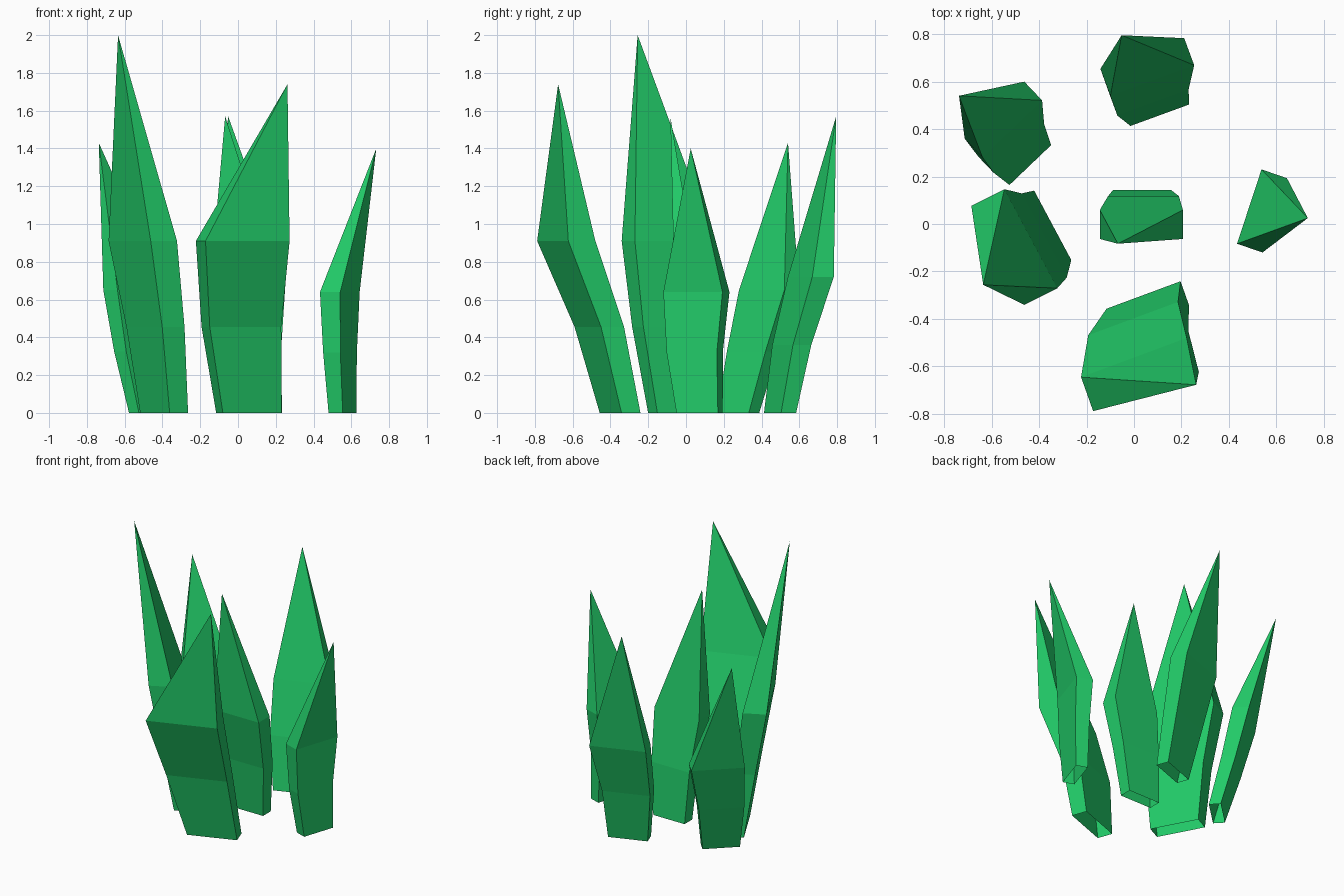
import bpy
import bmesh
from mathutils import Vector

cube = bpy.data.objects.get("Cube")
if cube:
    bpy.data.objects.remove(cube, do_unlink=True)

# Single crystal colour
green = bpy.data.materials.new("crystal_green")
green.use_nodes = True
colour = (0.016, 0.604, 0.141, 1.0)
green.diffuse_color = colour
green.node_tree.nodes["Principled BSDF"].inputs["Base Color"].default_value = colour


def shard(name, short, long, base, middle, shoulder, height, tip):
    """Open-bottomed crystal: a slab that widens and leans up to a shoulder, then a point."""
    s, l = Vector(short) / 2, Vector(long) / 2
    bm = bmesh.new()
    rings = []
    for centre, scale, level in ((base, 0.7, 0), (middle, 0.85, 0.5), (shoulder, 1, 1)):
        c = Vector(centre)
        corners = [c + (s * i + l * j) * scale for i, j in ((-1, -1), (1, -1), (1, 1), (-1, 1))]
        rings.append([bm.verts.new((p.x, p.y, height * level)) for p in corners])
    apex = bm.verts.new(tip)
    for k in range(4):
        n = (k + 1) % 4
        for low, high in zip(rings, rings[1:]):
            bm.faces.new((low[k], low[n], high[n], high[k]))
        bm.faces.new((rings[-1][k], rings[-1][n], apex))
    # Turn every face outward
    if s.cross(l) < 0:
        bmesh.ops.reverse_faces(bm, faces=bm.faces[:])
    mesh = bpy.data.meshes.new(name)
    bm.to_mesh(mesh)
    bm.free()
    mesh.materials.append(green)
    obj = bpy.data.objects.new(name, mesh)
    bpy.context.collection.objects.link(obj)
    return obj


# Cluster of six leaning shards
shard("tall_shard", (0.139, 0.07), (0.223, -0.417),
      (-0.391, -0.03), (-0.437, -0.078), (-0.504, -0.097), 0.91, (-0.635, -0.256, 2.0))
shard("front_shard", (-0.051, 0.143), (0.445, 0.165),
      (0.058, -0.349), (0.018, -0.459), (0.025, -0.634), 0.91, (0.262, -0.677, 1.74))
shard("left_shard", (0.107, -0.037), (0.103, 0.313),
      (0.553, 0.072), (0.54, 0.046), (0.539, 0.055), 0.64, (0.732, 0.025, 1.4))
shard("back_right_shard", (0.075, -0.079), (0.251, 0.24),
      (-0.463, 0.276), (-0.517, 0.352), (-0.55, 0.44), 0.65, (-0.737, 0.54, 1.43))
shard("back_shard", (0.042, -0.114), (0.353, 0.129),
      (0.094, 0.498), (0.062, 0.56), (0.056, 0.661), 0.72, (-0.052, 0.795, 1.57))
shard("centre_shard", (0, -0.122), (0.35, 0),
      (0.034, 0.1), (0.04, 0.066), (0.031, -0.002), 0.72, (-0.068, -0.083, 1.57))
